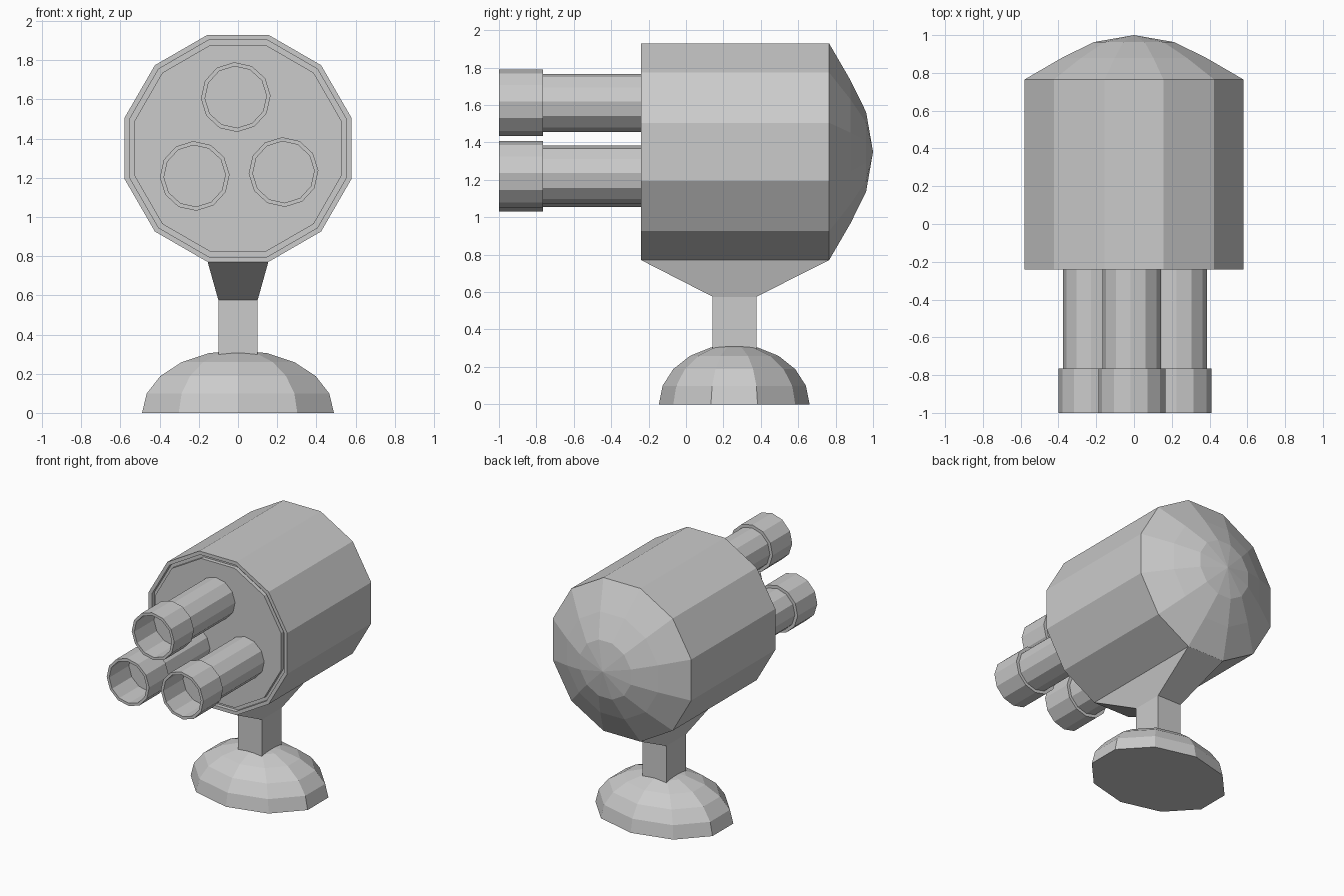
import bpy, bmesh, math

if "Cube" in bpy.data.objects:
    bpy.data.objects.remove(bpy.data.objects["Cube"])


def make_object(name, bm):
    bmesh.ops.recalc_face_normals(bm, faces=bm.faces)
    mesh = bpy.data.meshes.new(name)
    bm.to_mesh(mesh)
    bm.free()
    obj = bpy.data.objects.new(name, mesh)
    bpy.context.collection.objects.link(obj)
    return obj


def skin(bm, rings):
    # bridge equal or single-vertex rings with faces
    for a, b in zip(rings, rings[1:]):
        n = max(len(a), len(b))
        for i in range(n):
            j = (i + 1) % n
            if len(a) == 1:
                bm.faces.new((a[0], b[i], b[j]))
            elif len(b) == 1:
                bm.faces.new((a[i], a[j], b[0]))
            else:
                bm.faces.new((a[i], a[j], b[j], b[i]))


def lathe_y(name, profile, cx, cz, turn, n=12):
    # profile of (radius, y), spun around an axis parallel to y
    bm = bmesh.new()
    rings = []
    for r, y in profile:
        if r == 0:
            rings.append([bm.verts.new((cx, y, cz))])
        else:
            angles = [math.radians(turn) + 2 * math.pi * i / n for i in range(n)]
            rings.append([bm.verts.new((cx + r * math.cos(a), y, cz + r * math.sin(a))) for a in angles])
    skin(bm, rings)
    return make_object(name, bm)


# Twelve-sided drum with grooved front rim and domed back
lathe_y("body", [(0, -0.24), (0.546, -0.24), (0.546, -0.21), (0.573, -0.21),
                 (0.573, -0.24), (0.60, -0.24), (0.60, 0.765), (0.395, 0.88),
                 (0.22, 0.963), (0, 1.0)], 0, 1.35, 15)

# Three barrels with wider hollow muzzles
for k in range(3):
    turn = 92.5 + 120 * k
    a = math.radians(turn)
    lathe_y(f"barrel_{k + 1}", [(0, -0.765), (0.157, -0.765), (0.157, -1.0), (0.178, -1.0),
                                (0.178, -0.765), (0.155, -0.765), (0.155, -0.235), (0, -0.235)],
            0.262 * math.cos(a), 1.35 + 0.262 * math.sin(a), turn)

# Square neck flaring out to the drum's lowest facet
bm = bmesh.new()
rings = []
for hx, y0, y1, z in [(0.1, 0.143, 0.377, 0.25), (0.1, 0.143, 0.377, 0.575), (0.155, -0.24, 0.765, 0.771)]:
    rings.append([bm.verts.new((x, y, z)) for x, y in ((-hx, y0), (hx, y0), (hx, y1), (-hx, y1))])
skin(bm, rings)
bm.faces.new(rings[0])
bm.faces.new(rings[-1])
make_object("neck", bm)

# Ten-sided half-ellipsoid foot with flat underside
bm = bmesh.new()
bmesh.ops.create_uvsphere(bm, u_segments=10, v_segments=10, radius=1)
bmesh.ops.scale(bm, vec=(0.515, 0.403, 0.32), verts=bm.verts)
bmesh.ops.translate(bm, vec=(0, 0.258, 0), verts=bm.verts)
bmesh.ops.delete(bm, geom=[v for v in bm.verts if v.co.z < -0.01], context='VERTS')
bmesh.ops.holes_fill(bm, edges=[e for e in bm.edges if e.is_boundary])
make_object("foot", bm)
